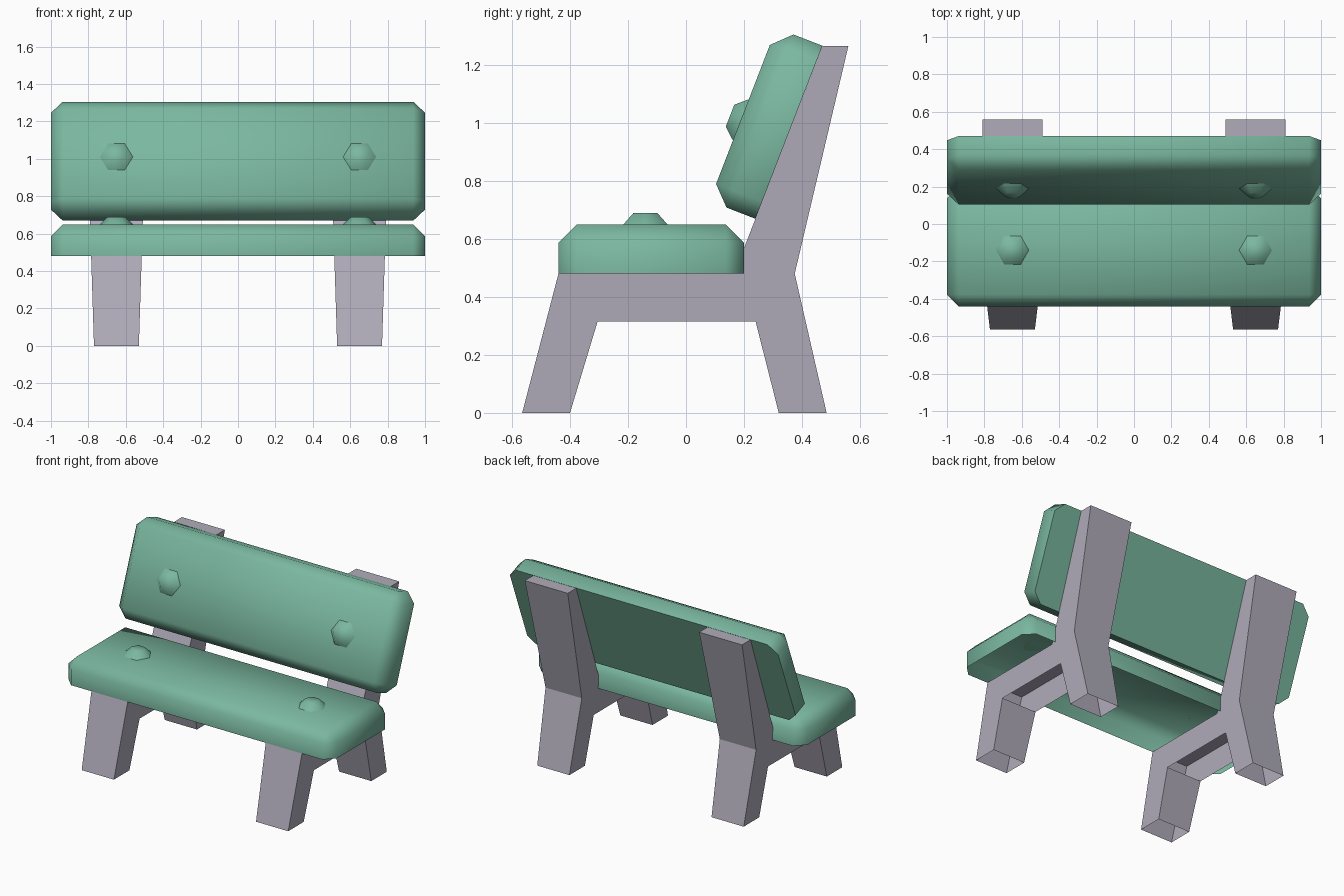
import bpy, bmesh, math
from mathutils import Matrix

cube = bpy.data.objects.get("Cube")
if cube:
    bpy.data.objects.remove(cube, do_unlink=True)


def material(name, rgb):
    mat = bpy.data.materials.new(name)
    mat.use_nodes = True
    mat.diffuse_color = (*rgb, 1)
    mat.node_tree.nodes["Principled BSDF"].inputs["Base Color"].default_value = (*rgb, 1)
    return mat


GREEN = material("sage_green", (0.196, 0.477, 0.355))
GREY = material("warm_grey", (0.434, 0.413, 0.491))
SIDES = {"left": 1, "right": -1}


def finish(bm, name, mat, smooth=False):
    bmesh.ops.recalc_face_normals(bm, faces=bm.faces)
    mesh = bpy.data.meshes.new(name)
    bm.to_mesh(mesh)
    bm.free()
    obj = bpy.data.objects.new(name, mesh)
    bpy.context.collection.objects.link(obj)
    mesh.materials.append(mat)
    if smooth:
        bpy.ops.object.select_all(action="DESELECT")
        obj.select_set(True)
        bpy.context.view_layer.objects.active = obj
        bpy.ops.object.shade_smooth_by_angle(angle=math.radians(60))
    return obj


# Cushion: a box resting on its local z = 0, chamfered everywhere but the base
def cushion(name, place, open_base):
    length, depth, height, chamfer = 2, 0.64, 0.17, 0.063
    bm = bmesh.new()
    bmesh.ops.create_cube(bm, size=1)
    bmesh.ops.translate(bm, verts=bm.verts, vec=(0, 0, 0.5))
    bmesh.ops.scale(bm, verts=bm.verts, vec=(length, depth, height))
    edges = [e for e in bm.edges if any(v.co.z > 0.01 for v in e.verts)]
    bmesh.ops.bevel(bm, geom=edges, offset=chamfer, segments=1, affect="EDGES")
    bm.normal_update()
    if open_base:
        base = [f for f in bm.faces if all(abs(v.co.z) < 0.001 for v in f.verts)]
        bmesh.ops.delete(bm, geom=base, context="FACES")
    finish(bm, name, GREEN, smooth=True).matrix_world = place
    # Hexagonal bolt heads on the cushion face
    for side, sign in SIDES.items():
        bm = bmesh.new()
        bmesh.ops.create_cone(bm, cap_ends=True, segments=6,
                              radius1=0.088, radius2=0.047, depth=0.04)
        bmesh.ops.rotate(bm, verts=bm.verts, matrix=Matrix.Rotation(math.pi / 6, 3, "Z"))
        bolt = finish(bm, f"{name}_bolt_{side}", GREEN, smooth=True)
        bolt.matrix_world = place @ Matrix.Translation((sign * 0.65, -0.02, height + 0.02))


cushion("seat", Matrix.Translation((0, -0.12, 0.48)), True)
tilt = Matrix.Rotation(math.radians(68.85), 4, "X")
cushion("backrest", Matrix.Translation((0, 0.355, 0.968)) @ tilt, False)

# Side frames: one (y, z) outline, widening with height, open underneath
OUTLINE = [(-0.565, 0), (-0.44, 0.48), (0.166, 0.48), (0.47, 1.265), (0.56, 1.265),
           (0.375, 0.48), (0.485, 0), (0.32, 0), (0.24, 0.315), (-0.305, 0.315), (-0.4, 0)]

for side, sign in SIDES.items():
    bm = bmesh.new()
    rings = []
    for edge in (-1, 1):
        ring = [bm.verts.new((sign * 0.65 + edge * (0.12 + 0.0317 * z), y, z))
                for y, z in OUTLINE]
        bm.faces.new(ring)
        rings.append(ring)
    count = len(OUTLINE)
    for i in range(count):
        j = (i + 1) % count
        bm.faces.new((rings[0][i], rings[0][j], rings[1][j], rings[1][i]))
    bmesh.ops.recalc_face_normals(bm, faces=bm.faces)
    under = [f for f in bm.faces if f.normal.z < -0.9]
    bmesh.ops.delete(bm, geom=under, context="FACES")
    finish(bm, f"{side}_frame", GREY)
